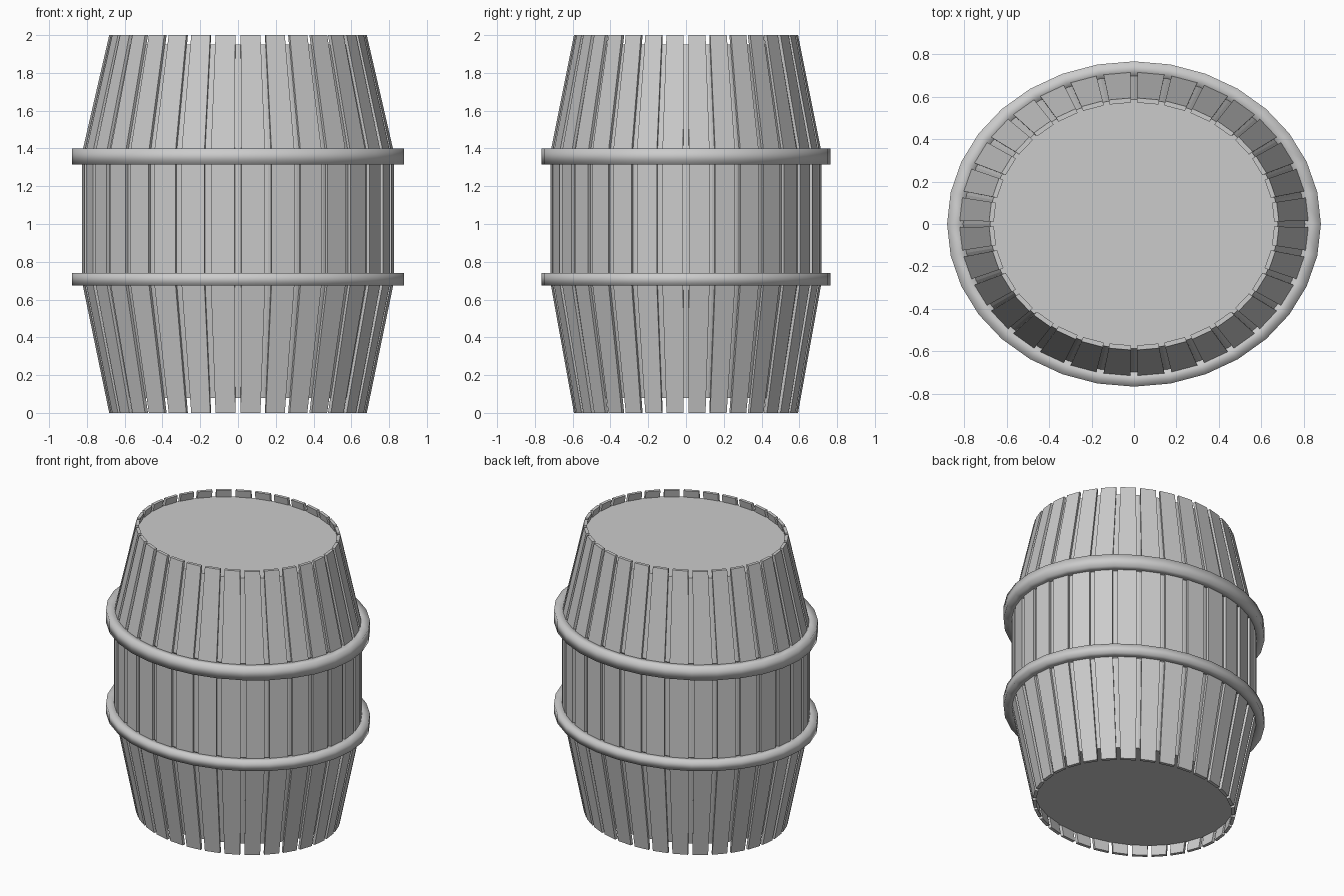
import bpy, bmesh, math

if "Cube" in bpy.data.objects:
    bpy.data.objects.remove(bpy.data.objects["Cube"])

N = 32                      # staves round the barrel
ASPECT = 0.87               # depth / width of the oval
PROFILE = [(0.0, 0.682), (0.69, 0.825), (1.38, 0.825), (2.0, 0.682)]

mat = bpy.data.materials.new("plain_grey")
mat.diffuse_color = (0.6, 0.6, 0.6, 1)
mat.use_nodes = True
mat.node_tree.nodes["Principled BSDF"].inputs["Base Color"].default_value = mat.diffuse_color


def radius(z):
    for (z0, r0), (z1, r1) in zip(PROFILE, PROFILE[1:]):
        if z <= z1:
            return r0 + (r1 - r0) * (z - z0) / (z1 - z0)
    return PROFILE[-1][1]


def point(a, r, z, inset=0.0):
    return ((r - inset) * math.cos(a), (r * ASPECT - inset) * math.sin(a), z)


def finish(name, bm):
    bmesh.ops.recalc_face_normals(bm, faces=bm.faces)
    me = bpy.data.meshes.new(name)
    bm.to_mesh(me)
    bm.free()
    me.materials.append(mat)
    ob = bpy.data.objects.new(name, me)
    bpy.context.collection.objects.link(ob)
    return ob


def skin(bm, rings, closed):
    """Join successive rings of points; cap the ends or close into a loop."""
    vr = [[bm.verts.new(p) for p in ring] for ring in rings]
    pairs = list(zip(vr, vr[1:]))
    if closed:
        pairs.append((vr[-1], vr[0]))
    for a, b in pairs:
        n = len(a)
        for i in range(n):
            j = (i + 1) % n
            bm.faces.new((a[i], a[j], b[j], b[i]))
    if not closed:
        bm.faces.new(vr[0])
        bm.faces.new(vr[-1])


angles = [2 * math.pi * k / N for k in range(N)]

# Separate bent staves with narrow grooves between them
bm = bmesh.new()
gap = 0.021
for a in angles:
    a0, a1 = a + gap, a + 2 * math.pi / N - gap
    skin(bm, [[point(a0, r, z), point(a1, r, z),
               point(a1, r, z, 0.022), point(a0, r, z, 0.022)]
              for z, r in PROFILE], False)
finish("staves", bm)

# Inner body: groove floor, plus recessed lid and base
bm = bmesh.new()
skin(bm, [[point(a, radius(z), z, 0.016) for a in angles]
          for z in (0.08, 0.69, 1.38, 1.95)], False)
finish("inner_body_and_lids", bm)

# Two flat hoops
for name, z0, z1 in (("lower_hoop", 0.675, 0.74), ("upper_hoop", 1.315, 1.4)):
    bm = bmesh.new()
    sec = [(0.80, z0), (0.88, z0), (0.88, z1), (0.80, z1)]
    skin(bm, [[point(a, r, z) for r, z in sec] for a in angles], True)
    for f in bm.faces:
        f.smooth = True
    finish(name, bm)
